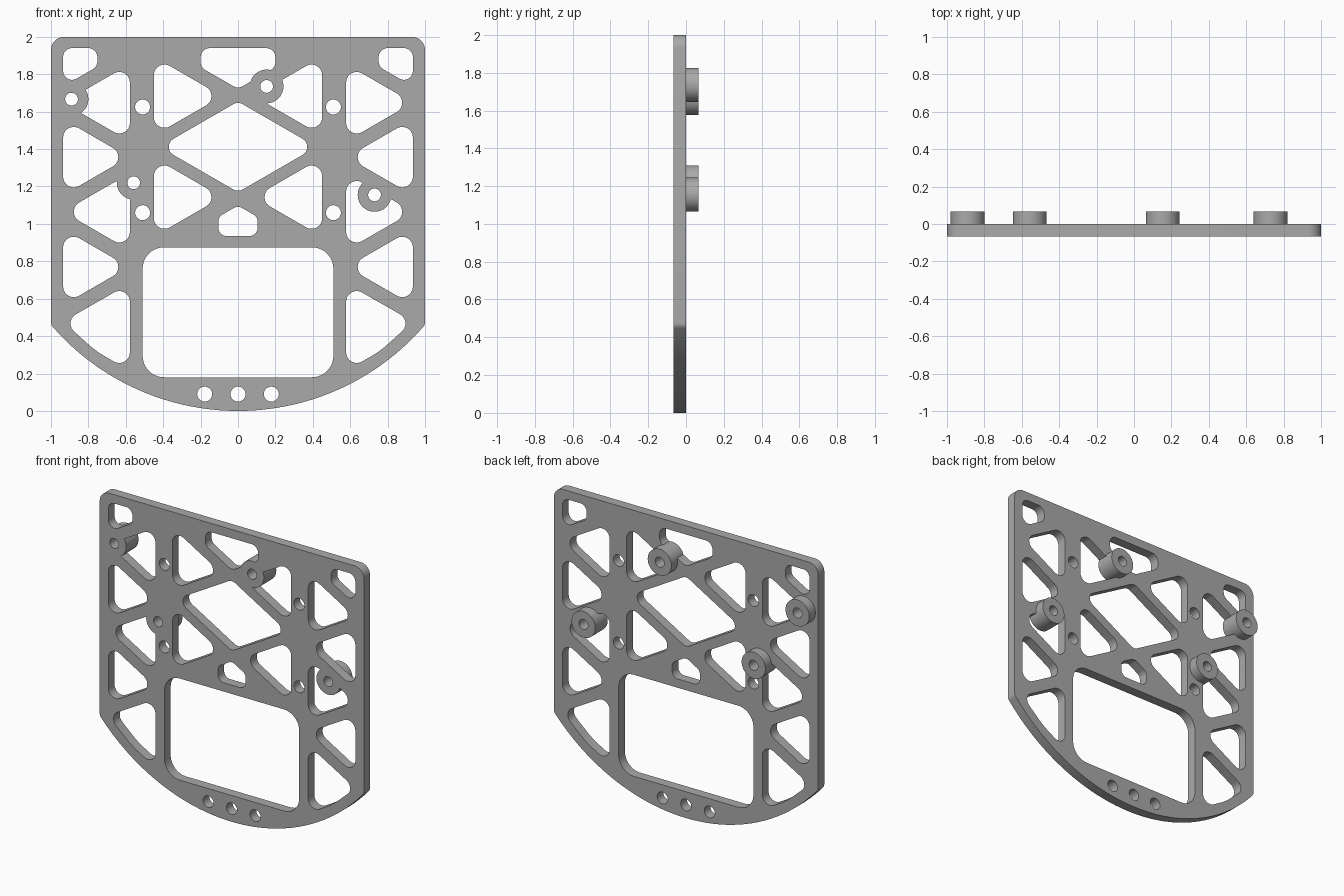
import bpy, bmesh
from math import sin, cos, pi, tan, sqrt
from mathutils import Vector

cube = bpy.data.objects.get("Cube")
if cube:
    bpy.data.objects.remove(cube)

THICK = 0.067      # plate thickness and boss height
SLOPE = tan(pi / 6)  # every brace runs at 30 degrees
BOSS_R, BOLT_R, HOLE_R = 0.09, 0.034, 0.04

metal = bpy.data.materials.new("plain_grey")
metal.use_nodes = True
grey = (0.4, 0.4, 0.4, 1)
metal.diffuse_color = grey
metal.node_tree.nodes["Principled BSDF"].inputs["Base Color"].default_value = grey


def rounded(points, radius):
    """Polygon with filleted corners; a point may carry its own radius."""
    out = []
    n = len(points)
    for i, p in enumerate(points):
        r = p[2] if len(p) > 2 else radius
        c = Vector(p[:2])
        a = (Vector(points[i - 1][:2]) - c).normalized()
        b = (Vector(points[(i + 1) % n][:2]) - c).normalized()
        if r == 0:
            out.append(c)
            continue
        half = a.angle(b) / 2
        centre = c + (a + b).normalized() * r / sin(half)
        start = c + a * r / tan(half) - centre
        end = c + b * r / tan(half) - centre
        sweep = start.angle_signed(end)
        for k in range(11):
            t = -sweep * k / 10
            out.append(centre + Vector((start.x * cos(t) - start.y * sin(t),
                                        start.x * sin(t) + start.y * cos(t))))
    return out


def circle(x, z, r, n=48):
    return [(x + r * cos(2 * pi * k / n), z + r * sin(2 * pi * k / n)) for k in range(n)]


def prism(name, outlines, y0, y1):
    """Extrude flat outlines in the XZ plane from y0 to y1."""
    bm = bmesh.new()
    for pts in outlines:
        face = bm.faces.new([bm.verts.new((p[0], y0, p[1])) for p in pts])
        ext = bmesh.ops.extrude_face_region(bm, geom=[face], use_keep_orig=True)
        for v in ext["geom"]:
            if isinstance(v, bmesh.types.BMVert):
                v.co.y = y1
    bmesh.ops.recalc_face_normals(bm, faces=bm.faces)
    mesh = bpy.data.meshes.new(name)
    bm.to_mesh(mesh)
    bm.free()
    mesh.materials.append(metal)
    obj = bpy.data.objects.new(name, mesh)
    bpy.context.collection.objects.link(obj)
    return obj


def cut(target, outlines):
    """Subtract prisms from the target, or a ready-made cutter object."""
    cutter = outlines
    if isinstance(outlines, list):
        cutter = prism("cutter", outlines, -0.3, 0.3)
    cutter.hide_render = True
    mod = target.modifiers.new("cut", 'BOOLEAN')
    mod.operation, mod.solver, mod.object = 'DIFFERENCE', 'EXACT', cutter
    bpy.context.view_layer.objects.active = target
    bpy.ops.object.modifier_apply(modifier=mod.name)
    bpy.data.objects.remove(cutter)


def smooth(obj):
    bpy.ops.object.select_all(action='DESELECT')
    obj.select_set(True)
    bpy.context.view_layer.objects.active = obj
    bpy.ops.object.shade_smooth_by_angle(angle=pi / 6)


def triangle(base, apex, z, side):
    h = abs(base - apex) * SLOPE
    return rounded([(side * base, z - h), (side * base, z + h), (side * apex, z)], 0.057)


# Plate outline: rounded top corners, curved bottom edge
SAG = 0.46
R = (1 + SAG * SAG) / (2 * SAG)
arc = [(x / 20, R - sqrt(R * R - (x / 20) ** 2), 0) for x in range(-19, 20)]
outline = rounded([(1, SAG, 0.04), (1, 2), (-1, 2), (-1, SAG, 0.04)] + arc, 0.07)
plate = prism("plate", [outline], -THICK, 0)

# Weight-saving windows, mirrored about the centre line
windows = [
    rounded([(-.51, .18), (.51, .18), (.51, .875), (-.51, .875)], 0.115),
    rounded([(-.42, 1.412), (0, 1.412 - .42 * SLOPE), (.42, 1.412), (0, 1.412 + .42 * SLOPE)], 0.05),
    rounded([(-.2, 1.94), (-.2, 1.837), (0, 1.722), (.2, 1.837), (.2, 1.94)], 0.05),
    rounded([(-.105, .935), (.105, .935), (.105, 1.037), (0, 1.098), (-.105, 1.037)], 0.045),
]
for s in (-1, 1):
    windows += [triangle(.45, .085, z, s) for z in (1.683, 1.143)]
    windows += [triangle(.578, .935, z, s) for z in (1.648, 1.065)]
    windows += [triangle(.935, .583, z, s) for z in (1.357, .77)]
    windows.append(rounded([(s * .935, 1.94), (s * .935, 1.735),
                            (s * .752, 1.841), (s * .752, 1.94)], 0.048))
    windows.append(rounded([(s * .578, .682), (s * .935, .478),
                            (s * .76, .32, .5), (s * .578, .215)], 0.057))

# Pads of solid plate stay in front of each boss
bosses = [(-.89, 1.667), (-.558, 1.22), (.153, 1.735), (.73, 1.155)]
cutter = prism("window_cutter", windows, -0.2, 0.2)
cut(cutter, [circle(x, z, BOSS_R) for x, z in bosses])
cut(plate, cutter)

# Bolt holes
holes = [circle(x, .09, HOLE_R) for x in (-.178, 0, .178)]
holes += [circle(s * .51, z, HOLE_R) for s in (-1, 1) for z in (1.625, 1.06)]
bolts = [circle(x, z, BOLT_R) for x, z in bosses]
cut(plate, holes + bolts)
smooth(plate)

# Tubular bosses on the back
for i, (x, z) in enumerate(bosses):
    boss = prism(f"boss_{i + 1}", [circle(x, z, BOSS_R)], 0, THICK)
    cut(boss, [bolts[i]])
    smooth(boss)
